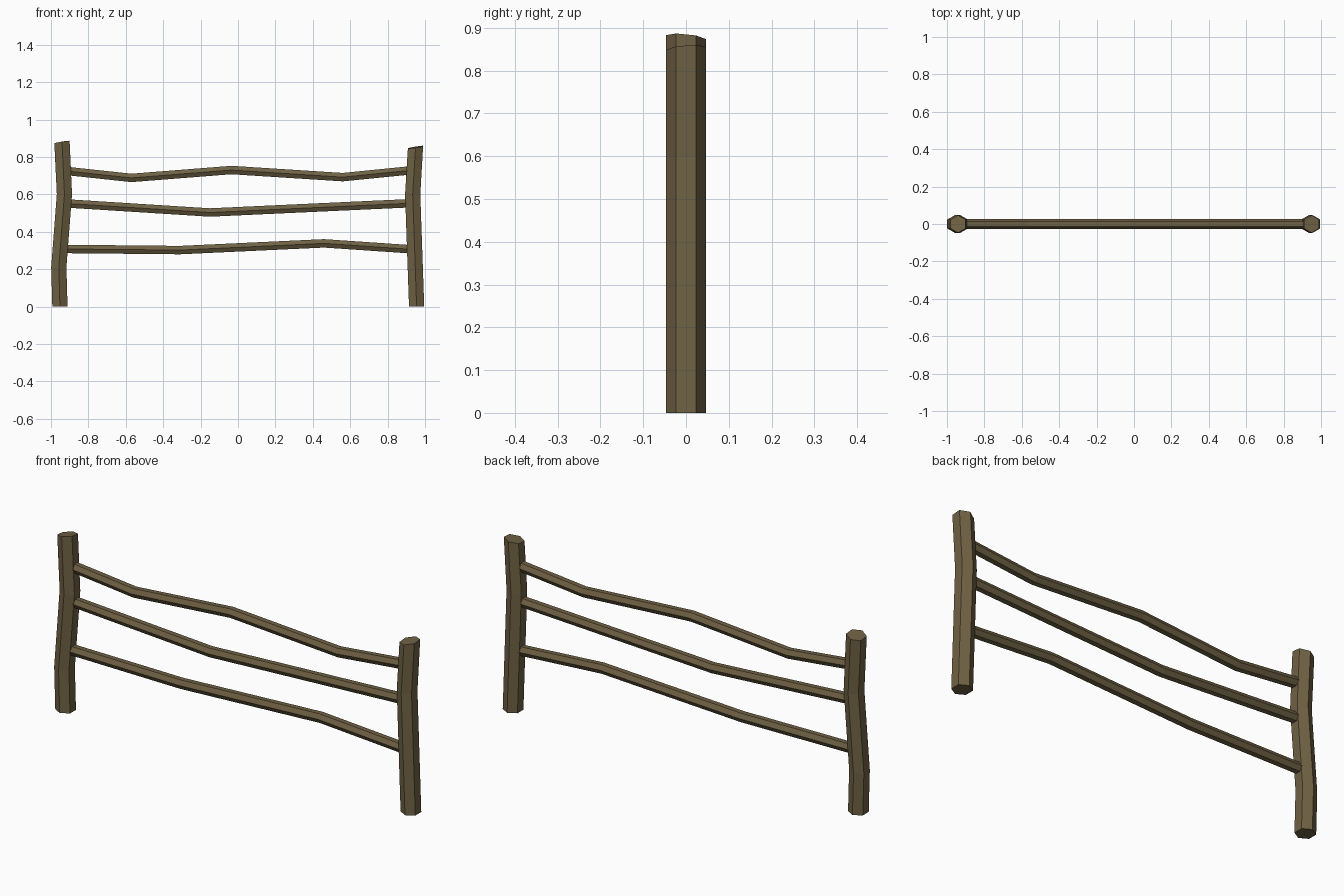
import bpy, bmesh, math
from mathutils import Vector

if "Cube" in bpy.data.objects:
    bpy.data.objects.remove(bpy.data.objects["Cube"])

wood = bpy.data.materials.new("weathered_wood")
wood.diffuse_color = (0.158, 0.119, 0.057, 1)
wood.use_nodes = True
wood.node_tree.nodes["Principled BSDF"].inputs["Base Color"].default_value = wood.diffuse_color


def hex_beam(name, path, radius, vertical, tilt=(0, 0)):
    """Six-sided beam swept through (x, z) points, corners pointing to +-y."""
    bm = bmesh.new()
    rings = []
    for i, (x, z) in enumerate(path):
        ring = []
        for k in range(6):
            a = math.radians(60 * k + 90)
            s, d = radius * math.cos(a), radius * math.sin(a)
            if vertical:
                last = i == len(path) - 1
                dz = tilt[0] * s + tilt[1] * d if last else 0
                ring.append(bm.verts.new((x + s, d, z + dz)))
            else:
                ring.append(bm.verts.new((x, d, z + s)))
        rings.append(ring)
    for a, b in zip(rings, rings[1:]):
        for k in range(6):
            n = (k + 1) % 6
            bm.faces.new((a[k], a[n], b[n], b[k]))
    bm.faces.new(rings[0])
    bm.faces.new(rings[-1])
    bmesh.ops.recalc_face_normals(bm, faces=bm.faces[:])
    mesh = bpy.data.meshes.new(name)
    bm.to_mesh(mesh)
    bm.free()
    mesh.materials.append(wood)
    obj = bpy.data.objects.new(name, mesh)
    bpy.context.collection.objects.link(obj)
    return obj


# Crooked posts with slanted tops
hex_beam("left_post", [(-0.952, 0), (-0.958, 0.21), (-0.928, 0.6), (-0.941, 0.878)],
         0.047, True, (0.16, -0.1))
hex_beam("right_post", [(0.955, 0), (0.934, 0.6), (0.949, 0.852)],
         0.047, True, (0.16, 0.08))

# Bent rails, ends sunk into the posts
rails = {
    "top_rail": [(-0.925, 0.726), (-0.57, 0.688), (-0.035, 0.73), (0.56, 0.692), (0.93, 0.729)],
    "middle_rail": [(-0.925, 0.552), (-0.15, 0.503), (0.93, 0.553)],
    "bottom_rail": [(-0.925, 0.308), (-0.31, 0.302), (0.46, 0.338), (0.93, 0.306)],
}
for name, path in rails.items():
    hex_beam(name, path, 0.026, False)
